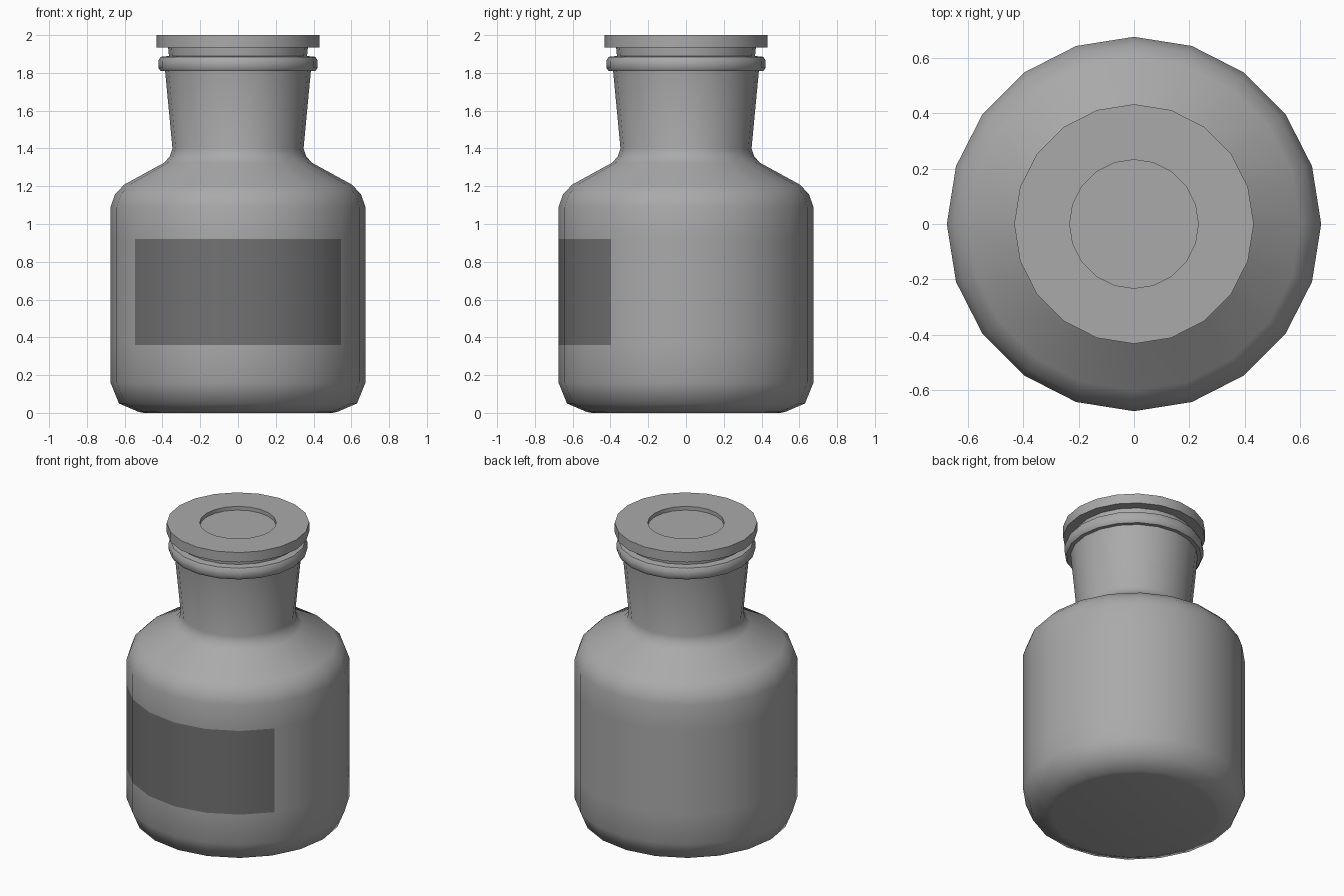
import bpy
import bmesh
import math

cube = bpy.data.objects.get("Cube")
if cube:
    bpy.data.objects.remove(cube, do_unlink=True)

SIDES = 20


def make_material(name, value):
    mat = bpy.data.materials.new(name)
    mat.use_nodes = True
    colour = (value, value, value, 1)
    mat.diffuse_color = colour
    mat.node_tree.nodes["Principled BSDF"].inputs["Base Color"].default_value = colour
    return mat


def lathe(name, profile, materials, closed=False):
    """Spin a (radius, height) profile into a faceted ring of SIDES columns."""
    bm = bmesh.new()
    rings = []
    for r, z in profile:
        if r == 0:
            rings.append([bm.verts.new((0, 0, z))] * SIDES)
        else:
            rings.append([bm.verts.new((r * math.cos(a), r * math.sin(a), z))
                          for a in (math.tau * i / SIDES for i in range(SIDES))])
    for low, high in zip(rings, rings[1:]):
        for i in range(SIDES):
            j = (i + 1) % SIDES
            corners = list(dict.fromkeys((low[i], low[j], high[j], high[i])))
            bm.faces.new(corners)
    bmesh.ops.recalc_face_normals(bm, faces=bm.faces)
    mesh = bpy.data.meshes.new(name)
    bm.to_mesh(mesh)
    bm.free()
    for mat in materials:
        mesh.materials.append(mat)
    obj = bpy.data.objects.new(name, mesh)
    bpy.context.collection.objects.link(obj)
    bpy.ops.object.select_all(action='DESELECT')
    bpy.context.view_layer.objects.active = obj
    obj.select_set(True)
    bpy.ops.object.shade_smooth_by_angle(angle=math.radians(50))
    return obj


glass = make_material("grey glass", 0.40)
label = make_material("dark grey label", 0.17)

# Bottle: base, straight wall, shoulder, flared neck, lip bead and inner neck
LABEL_LOW, LABEL_HIGH = 0.36, 0.92
bottle = lathe("bottle", [
    (0, 0), (0.50, 0), (0.525, 0.005), (0.63, 0.05), (0.675, 0.16),
    (0.675, LABEL_LOW), (0.675, LABEL_HIGH), (0.675, 1.09),
    (0.65, 1.16), (0.60, 1.21), (0.39, 1.325), (0.36, 1.36), (0.347, 1.40),
    (0.386, 1.81), (0.41, 1.81), (0.422, 1.827), (0.422, 1.863),
    (0.41, 1.885), (0.36, 1.89), (0.325, 1.40)], [glass, label])

# Label: the six front columns of the straight wall
for face in bottle.data.polygons:
    c = face.center
    if LABEL_LOW < c.z < LABEL_HIGH and c.y < -0.4:
        face.material_index = 1

# Stopper: tapered plug, wide disc and shallow round recess on top
lathe("stopper", [
    (0, 1.42), (0.322, 1.42), (0.37, 1.935), (0.432, 1.935), (0.432, 2.0),
    (0.232, 2.0), (0.232, 1.975), (0, 1.975)], [glass])
